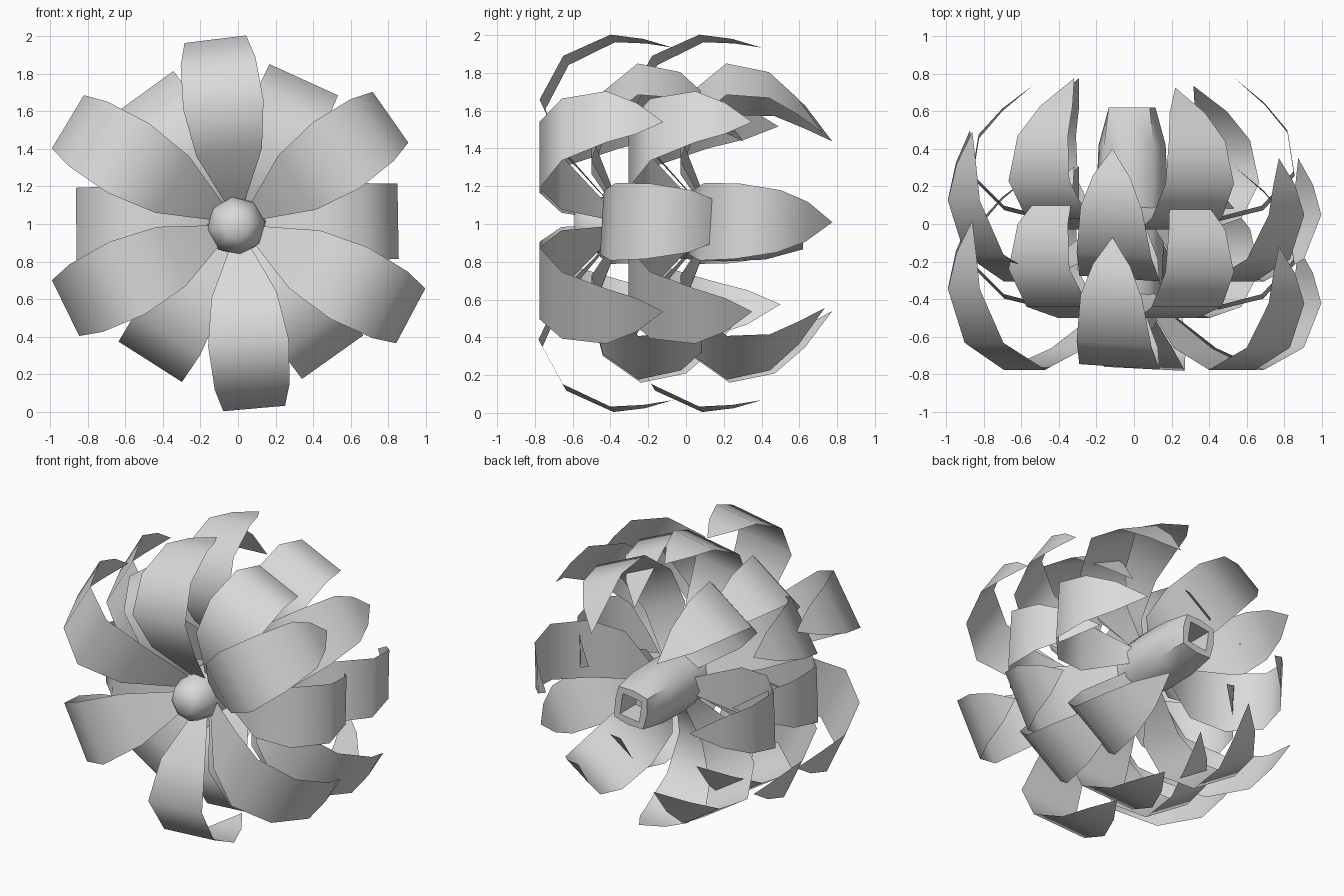
import bpy, bmesh, math
from mathutils import Vector

if "Cube" in bpy.data.objects:
    bpy.data.objects.remove(bpy.data.objects["Cube"])

grey = bpy.data.materials.new("light_grey")
grey.diffuse_color = (0.7, 0.7, 0.7, 1)
grey.use_nodes = True
grey.node_tree.nodes["Principled BSDF"].inputs["Base Color"].default_value = grey.diffuse_color

# Petal profiles: (radius, y, half width), from base to pointed tip
OUTER = [(0.06, -0.38, 0.03), (0.15, -0.45, 0.065), (0.39, -0.66, 0.175), (0.65, -0.775, 0.215),
         (0.89, -0.65, 0.20), (1.01, -0.40, 0.165), (0.995, -0.23, 0.10), (0.96, -0.08, 0)]
INNER = [(0.06, -0.34, 0.03), (0.18, -0.39, 0.07), (0.45, -0.50, 0.17), (0.69, -0.44, 0.205),
         (0.86, -0.24, 0.20), (0.825, 0.0, 0.165), (0.70, 0.16, 0.105), (0.54, 0.305, 0)]
# Petals: direction in degrees, length factor, shift in y of the front bend and of the tip,
# and sideways tilt (y per unit across the petal, counter-clockwise)
OUTER_DIRS = [(35, 0.98, 0, -0.04, 0), (97, 0.98, 0.015, 0.01, 0.07), (149, 1.045, 0, 0.10, 0),
              (206, 1.01, 0, 0.11, 0), (275, 0.975, 0.005, 0.01, -0.05), (332, 1.03, 0, -0.04, 0)]
INNER_DIRS = [(1, 0.99, 0.055, 0.0, 0.06), (65.5, 0.98, 0, -0.05, 0), (126, 1.0, 0, 0.0, 0),
              (180.5, 1, 0.055, -0.04, -0.06), (237.5, 1.01, 0, 0.0, 0), (305.4, 1.01, 0, -0.04, 0)]


def finish(bm, name, angle):
    me = bpy.data.meshes.new(name)
    bm.to_mesh(me)
    bm.free()
    me.materials.append(grey)
    ob = bpy.data.objects.new(name, me)
    bpy.context.collection.objects.link(ob)
    bpy.ops.object.select_all(action='DESELECT')
    bpy.context.view_layer.objects.active = ob
    ob.select_set(True)
    bpy.ops.object.shade_smooth_by_angle(angle=math.radians(angle))


def petal_ring(name, profile, dirs, dy):
    bm = bmesh.new()
    y0, y1 = min(p[1] for p in profile), profile[-1][1]
    for deg, k, front, tip, tilt in dirs:
        a = math.radians(deg)
        out = Vector((math.cos(a), 0, math.sin(a)))
        side = Vector((-math.sin(a), tilt, math.cos(a)))
        prev = None
        for i, (r, y, w) in enumerate(profile):
            f = (y - y0) / (y1 - y0) if i > 3 else 0
            c = out * r * k + Vector((0, y + front * (1 - f) + tip * f + dy, 1))
            row = [bm.verts.new(c + side * s) for s in ((-w, w) if w else (0,))]
            if prev:
                bm.faces.new([prev[1], prev[0]] + row)
            prev = row
    finish(bm, name, 80)


# Four rings of thin petals: two shapes, each repeated further back
for i, dy in enumerate((0, 0.47)):
    petal_ring(f"long_petals_{i + 1}", OUTER, OUTER_DIRS, dy)
    petal_ring(f"short_petals_{i + 1}", INNER, INNER_DIRS, dy)

# Flower core: eight-sided bulb along y with a squared, hollow back end
# (y, radius, corner factor that squares the section)
CORE = [(-0.59, 0.07, 1), (-0.54, 0.125, 1), (-0.44, 0.155, 1), (-0.2, 0.165, 1), (0.2, 0.19, 1),
        (0.42, 0.18, 1.04), (0.62, 0.125, 1.25), (0.62, 0.075, 1.38), (0.45, 0.075, 1.38)]
bm = bmesh.new()
rings = []
for y, r, sq in CORE:
    ring = []
    for j in range(8):
        a = math.radians(45 * j + 8)
        q = r * (sq if j % 2 else 1)
        ring.append(bm.verts.new((q * math.cos(a) - 0.01, y, q * math.sin(a) + 0.99)))
    rings.append(ring)
for p, q in zip(rings, rings[1:]):
    for j in range(8):
        bm.faces.new((p[j], p[(j + 1) % 8], q[(j + 1) % 8], q[j]))
bm.faces.new(rings[0])
bm.faces.new(rings[-1])
bmesh.ops.recalc_face_normals(bm, faces=bm.faces)
finish(bm, "flower_core", 50)
